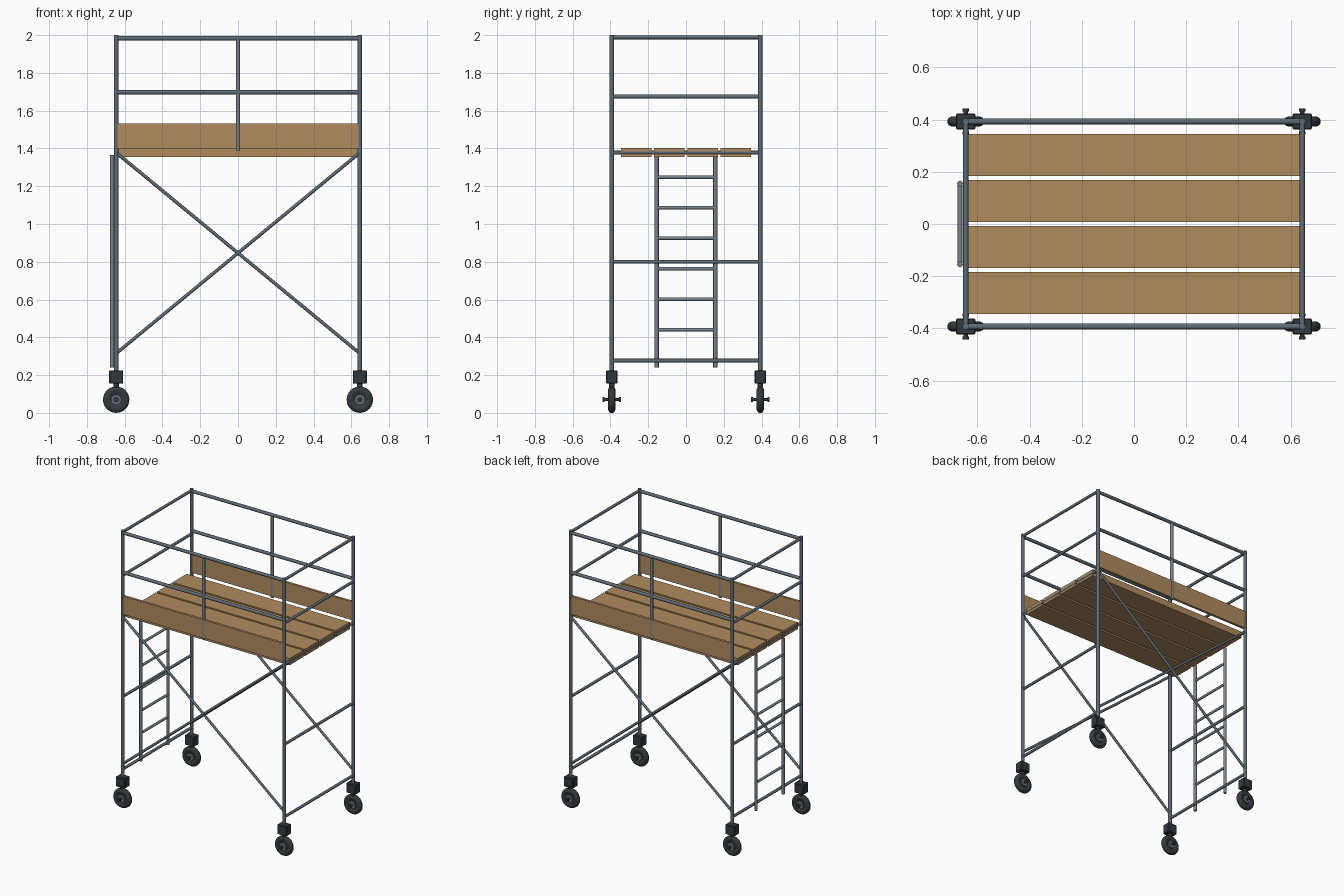
import bpy, bmesh, math
from mathutils import Vector

cube = bpy.data.objects.get("Cube")
if cube:
    bpy.data.objects.remove(cube)


def material(name, rgb):
    m = bpy.data.materials.new(name)
    m.use_nodes = True
    m.diffuse_color = (*rgb, 1)
    m.node_tree.nodes["Principled BSDF"].inputs["Base Color"].default_value = (*rgb, 1)
    return m


STEEL = material("frame steel", (0.115, 0.15, 0.18))
LIGHT = material("light steel", (0.19, 0.23, 0.26))
WOOD = material("plank wood", (0.44, 0.26, 0.115))
DARK = material("caster dark metal", (0.03, 0.04, 0.048))
RUBBER = material("tyre rubber", (0.035, 0.043, 0.048))


def finish(name, bm, mat, smooth=True):
    me = bpy.data.meshes.new(name)
    bmesh.ops.recalc_face_normals(bm, faces=bm.faces)
    bm.to_mesh(me)
    bm.free()
    ob = bpy.data.objects.new(name, me)
    bpy.context.collection.objects.link(ob)
    me.materials.append(mat)
    if smooth:
        bpy.ops.object.select_all(action="DESELECT")
        ob.select_set(True)
        bpy.context.view_layer.objects.active = ob
        bpy.ops.object.shade_smooth_by_angle(angle=math.radians(35))
    return ob


def tube(name, a, b, r, mat=STEEL, sides=12):
    a, b = Vector(a), Vector(b)
    bm = bmesh.new()
    bmesh.ops.create_cone(bm, cap_ends=True, segments=sides, radius1=r, radius2=r,
                          depth=(b - a).length)
    rot = (b - a).to_track_quat("Z", "Y").to_matrix().to_4x4()
    rot.translation = (a + b) / 2
    bm.transform(rot)
    return finish(name, bm, mat)


def box(name, centre, size, mat, bevel=0.0):
    bm = bmesh.new()
    bmesh.ops.create_cube(bm, size=1)
    bmesh.ops.scale(bm, vec=size, verts=bm.verts)
    bmesh.ops.translate(bm, vec=centre, verts=bm.verts)
    if bevel:
        bmesh.ops.bevel(bm, geom=bm.edges[:], offset=bevel, segments=1, affect="EDGES")
    return finish(name, bm, mat, False)


def lathe(name, profile, centre, mat, steps=24):
    # turn a (y, radius) profile about the wheel axle
    bm = bmesh.new()
    vs = [bm.verts.new((r, y, 0)) for y, r in profile]
    es = [bm.edges.new(p) for p in zip(vs, vs[1:])]
    bmesh.ops.spin(bm, geom=vs + es, cent=(0, 0, 0), axis=(0, 1, 0),
                   angle=2 * math.pi, steps=steps)
    bmesh.ops.remove_doubles(bm, verts=bm.verts, dist=1e-5)
    bmesh.ops.translate(bm, vec=centre, verts=bm.verts)
    return finish(name, bm, mat)


X, Y = 0.645, 0.393
TYRE = [(0.010, 0.026), (0.013, 0.035), (0.019, 0.045), (0.019, 0.055),
        (0.013, 0.066), (0.006, 0.07)]
TYRE += [(-y, r) for y, r in reversed(TYRE)]

# corner posts and casters
for sx, xn in ((-1, "right"), (1, "left")):
    for sy, yn in ((-1, "front"), (1, "back")):
        tag = f"{yn}_{xn}"
        x, y = sx * X, sy * Y
        tube(f"post_{tag}", (x, y, 0.2), (x, y, 2.0), 0.0125)
        box(f"caster_block_{tag}", (x, y, 0.19), (0.074, 0.06, 0.07), DARK, 0.004)
        tube(f"caster_stem_{tag}", (x, y, 0.13), (x, y, 0.16), 0.014, DARK)
        lathe(f"tyre_{tag}", TYRE, (x, y, 0.07), RUBBER)
        tube(f"hub_{tag}", (x, y - 0.021, 0.07), (x, y + 0.021, 0.07), 0.028, STEEL, 20)
        tube(f"axle_{tag}", (x, y - 0.045, 0.07), (x, y + 0.045, 0.07), 0.008, DARK)
        for s in (-1, 1):
            tube(f"axle_cap_{tag}", (x, y + s * 0.038, 0.07),
                 (x, y + s * 0.05, 0.07), 0.013, DARK)

    # end frame crossbars
    for z in (0.277, 0.80, 1.378, 1.675, 1.988):
        tube(f"end_bar_{xn}", (sx * X, -Y, z), (sx * X, Y, z), 0.010)

# long sides: guard rails, centre post, toe board and cross braces
for sy, yn in ((-1, "front"), (1, "back")):
    y = sy * Y
    for z in (1.697, 1.983):
        tube(f"guard_rail_{yn}", (-X, y, z), (X, y, z), 0.0115)
    tube(f"guard_post_{yn}", (0, y, 1.388), (0, y, 1.983), 0.0115, LIGHT)
    box(f"toe_board_{yn}", (0, y, 1.465), (2 * X, 0.018, 0.132), WOOD)
    for s in (-1, 1):
        tube(f"cross_brace_{yn}", (-s * X, y, 0.315), (s * X, y, 1.378), 0.009)

# platform planks
for i in range(4):
    box(f"platform_plank_{i + 1}", (0, (i - 1.5) * 0.176, 1.378),
        (1.304, 0.161, 0.048), WOOD)

# ladder
LX, LY = -0.667, 0.155
for s in (-1, 1):
    tube("ladder_rail", (LX, s * LY, 0.24), (LX, s * LY, 1.365), 0.011, LIGHT)
for i in range(6):
    z = 0.44 + i * 0.1615
    tube("ladder_rung", (LX, -LY, z), (LX, LY, z), 0.009, LIGHT)
